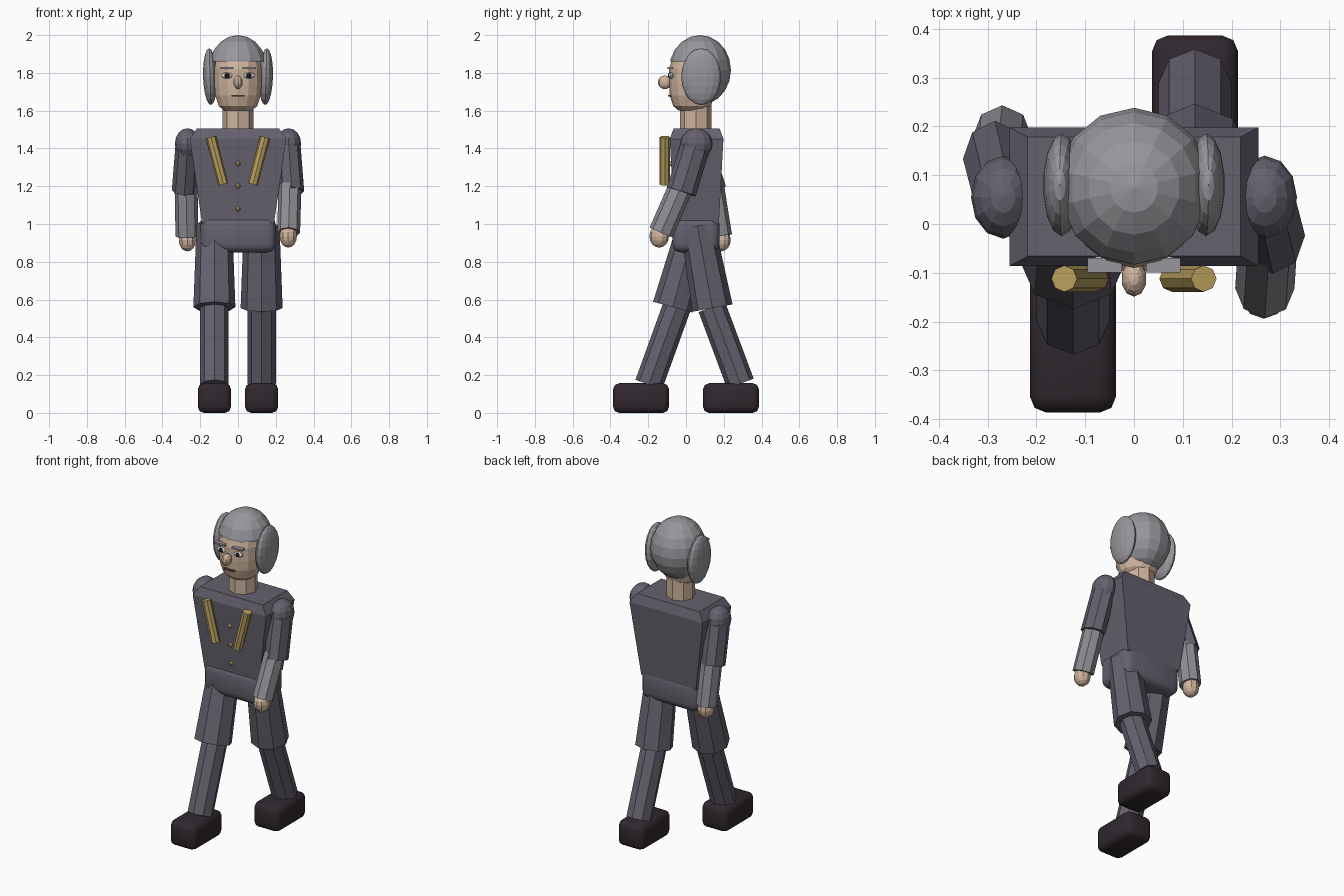
import bpy, bmesh, math
from mathutils import Vector, Matrix

if "Cube" in bpy.data.objects:
    bpy.data.objects.remove(bpy.data.objects["Cube"])


def material(name, rgb):
    m = bpy.data.materials.new(name)
    m.diffuse_color = (*rgb, 1)
    m.use_nodes = True
    m.node_tree.nodes["Principled BSDF"].inputs["Base Color"].default_value = m.diffuse_color
    return m


CLOTH = material("dusky cloth", (0.13, 0.12, 0.155))
GREY = material("grey hair", (0.31, 0.305, 0.33))
SLEEVE = material("grey sleeve", (0.27, 0.27, 0.30))
SKIN = material("skin", (0.62, 0.46, 0.34))
SHOE = material("dark shoe", (0.03, 0.021, 0.028))
GOLD = material("gold", (0.48, 0.35, 0.11))
WHITE = material("eye white", (0.75, 0.73, 0.70))
DARK = material("eye dark", (0.015, 0.012, 0.012))
LIP = material("lip", (0.17, 0.08, 0.06))


def finish(name, bm, mat, smooth=False):
    bmesh.ops.recalc_face_normals(bm, faces=bm.faces)
    me = bpy.data.meshes.new(name)
    for f in bm.faces:
        f.smooth = smooth
    bm.to_mesh(me)
    bm.free()
    me.materials.append(mat)
    ob = bpy.data.objects.new(name, me)
    bpy.context.collection.objects.link(ob)
    return ob


def loft(name, rings, mat):
    """Skin a list of equal-length point rings and cap both ends."""
    bm = bmesh.new()
    loops = [[bm.verts.new(p) for p in r] for r in rings]
    n = len(loops[0])
    for a, b in zip(loops, loops[1:]):
        for i in range(n):
            j = (i + 1) % n
            bm.faces.new((a[i], a[j], b[j], b[i]))
    bm.faces.new(loops[0])
    bm.faces.new(loops[-1])
    return finish(name, bm, mat)


def limb(name, a, b, ra, rb, mat, sx=1.0, n=8):
    """Tapered prism between two points, with sx scaling its width."""
    a, b = Vector(a), Vector(b)
    d = (b - a).normalized()
    u = (Vector((1, 0, 0)) - d * d.x).normalized()
    v = d.cross(u)
    ring = lambda c, r: [c + u * r * sx * math.cos(t) + v * r * math.sin(t)
                         for t in (2 * math.pi * i / n for i in range(n))]
    return loft(name, [ring(a, ra), ring(b, rb)], mat)


def ellipsoid_bm(c, r, seg=12, rings=8, tilt=0.0):
    bm = bmesh.new()
    m = Matrix.Translation(c) @ Matrix.Rotation(tilt, 4, 'Y') @ Matrix.Diagonal((*r, 1))
    bmesh.ops.create_uvsphere(bm, u_segments=seg, v_segments=rings, radius=1, matrix=m)
    return bm


def ellipsoid(name, c, r, mat, seg=12, rings=8, tilt=0.0):
    return finish(name, ellipsoid_bm(c, r, seg, rings, tilt), mat)


def box(name, lo, hi, mat, bevel=0.0, segments=3):
    lo, hi = Vector(lo), Vector(hi)
    bm = bmesh.new()
    bmesh.ops.create_cube(bm, size=1, matrix=Matrix.Translation((lo + hi) / 2)
                          @ Matrix.Diagonal((*(hi - lo), 1)))
    if bevel:
        bmesh.ops.bevel(bm, geom=bm.edges[:], offset=bevel, segments=segments,
                        profile=0.5, affect='EDGES')
    return finish(name, bm, mat, smooth=bool(bevel))


# Torso: tapered block with sloped shoulders
def rect(z, x, y0, y1):
    return [(-x, y0, z), (x, y0, z), (x, y1, z), (-x, y1, z)]


loft("torso", [rect(1.0, 0.19, -0.062, 0.174), rect(1.45, 0.255, -0.086, 0.198),
               rect(1.505, 0.218, -0.066, 0.178)], CLOTH)
box("hips", (-0.2, -0.072, 0.85), (0.2, 0.178, 1.04), CLOTH, 0.045)

# Buttons and chest braids
for i, z in enumerate((1.08, 1.2, 1.32)):
    y = -0.062 - 0.024 * (z - 1.0) / 0.45
    ellipsoid(f"button_{i + 1}", (0, y, z), (0.013, 0.013, 0.013), GOLD, 8, 6)

# Neck and head
limb("neck", (0, 0.052, 1.49), (0, 0.052, 1.68), 0.083, 0.083, SKIN)
head_profile = [(1.6, 0.075, 0.07), (1.625, 0.105, 0.1), (1.68, 0.123, 0.118),
                (1.74, 0.128, 0.122), (1.82, 0.128, 0.122), (1.865, 0.12, 0.108),
                (1.92, 0.09, 0.075)]
loft("head", [[(rx * math.cos(t), 0.032 + ry * math.sin(t), z)
               for t in (2 * math.pi * (i + 0.5) / 14 for i in range(14))]
              for z, rx, ry in head_profile], SKIN)
ellipsoid("nose", (0, -0.112, 1.75), (0.026, 0.037, 0.036), SKIN, 10, 8)
box("mouth", (-0.035, -0.096, 1.674), (0.035, -0.07, 1.682), LIP)

# Hair: ball with the face area cut away
hair = ellipsoid_bm((0, 0.074, 1.815), (0.16, 0.164, 0.185), 14, 10)
for co, no in (((0, 0, 1.86), (0, 0, 1)), ((0, 0.05, 0), (0, 1, 0))):
    bmesh.ops.bisect_plane(hair, geom=hair.verts[:] + hair.edges[:] + hair.faces[:],
                           plane_co=co, plane_no=no)
face_area = [f for f in hair.faces if f.calc_center_median().z < 1.86
             and f.calc_center_median().y < 0.05]
bmesh.ops.delete(hair, geom=face_area, context='FACES')
finish("hair", hair, GREY)

# Parts mirrored left and right
for s, side in ((-1, "left"), (1, "right")):
    ellipsoid(f"hair_puff_{side}", (s * 0.148, 0.08, 1.78), (0.038, 0.105, 0.15),
              GREY, 14, 10, tilt=s * 0.03)
    ellipsoid(f"eye_{side}", (s * 0.058, -0.078, 1.786), (0.031, 0.014, 0.016), WHITE, 10, 8)
    ellipsoid(f"pupil_{side}", (s * 0.058, -0.087, 1.786), (0.015, 0.009, 0.014), DARK, 8, 6)
    box(f"brow_{side}", (s * 0.06 - 0.035, -0.099, 1.821),
        (s * 0.06 + 0.035, -0.07, 1.831), GREY)
    limb(f"braid_{side}", (s * 0.078, -0.112, 1.21), (s * 0.143, -0.112, 1.46),
         0.027, 0.027, GOLD)
    ellipsoid(f"shoulder_{side}", (s * 0.268, 0.055, 1.425), (0.066, 0.085, 0.082), CLOTH, 12, 8)

# Arms in mid swing: elbow, wrist, hand for each side
arms = {"left": (-1, (-0.285, 0.135, 1.175), (-0.27, 0.178, 0.935), (-0.268, 0.185, 0.915)),
        "right": (1, (0.285, -0.025, 1.17), (0.268, -0.132, 0.955), (0.266, -0.142, 0.935))}
for side, (s, elbow, wrist, hand) in arms.items():
    limb(f"upper_arm_{side}", (s * 0.266, 0.055, 1.43), elbow, 0.078, 0.08, CLOTH, 0.82)
    start = Vector(elbow) + Vector((-s * 0.01, 0, 0.03))
    limb(f"forearm_{side}", start, wrist, 0.066, 0.066, SLEEVE, 0.92)
    ellipsoid(f"hand_{side}", hand, (0.048, 0.052, 0.06), SKIN, 10, 8)

# Legs in mid stride: hip, knee, calf top, ankle, shoe centre
legs = {"left": (-0.125, (0.05, 1.0), (-0.07, 0.56), (-0.04, 0.585), (-0.197, 0.15), -0.238),
        "right": (0.125, (0.06, 0.99), (0.14, 0.555), (0.137, 0.56), (0.288, 0.155), 0.238)}
for side, (x, hip, knee, calf, ankle, shoe) in legs.items():
    limb(f"thigh_{side}", (x, *hip), (x, *knee), 0.092, 0.108, CLOTH, 1.03)
    limb(f"shin_{side}", (x, *calf), (x, *ankle), 0.075, 0.075, CLOTH)
    box(f"shoe_{side}", (x - 0.088, shoe - 0.148, 0), (x + 0.088, shoe + 0.148, 0.157),
        SHOE, 0.032, 2)
